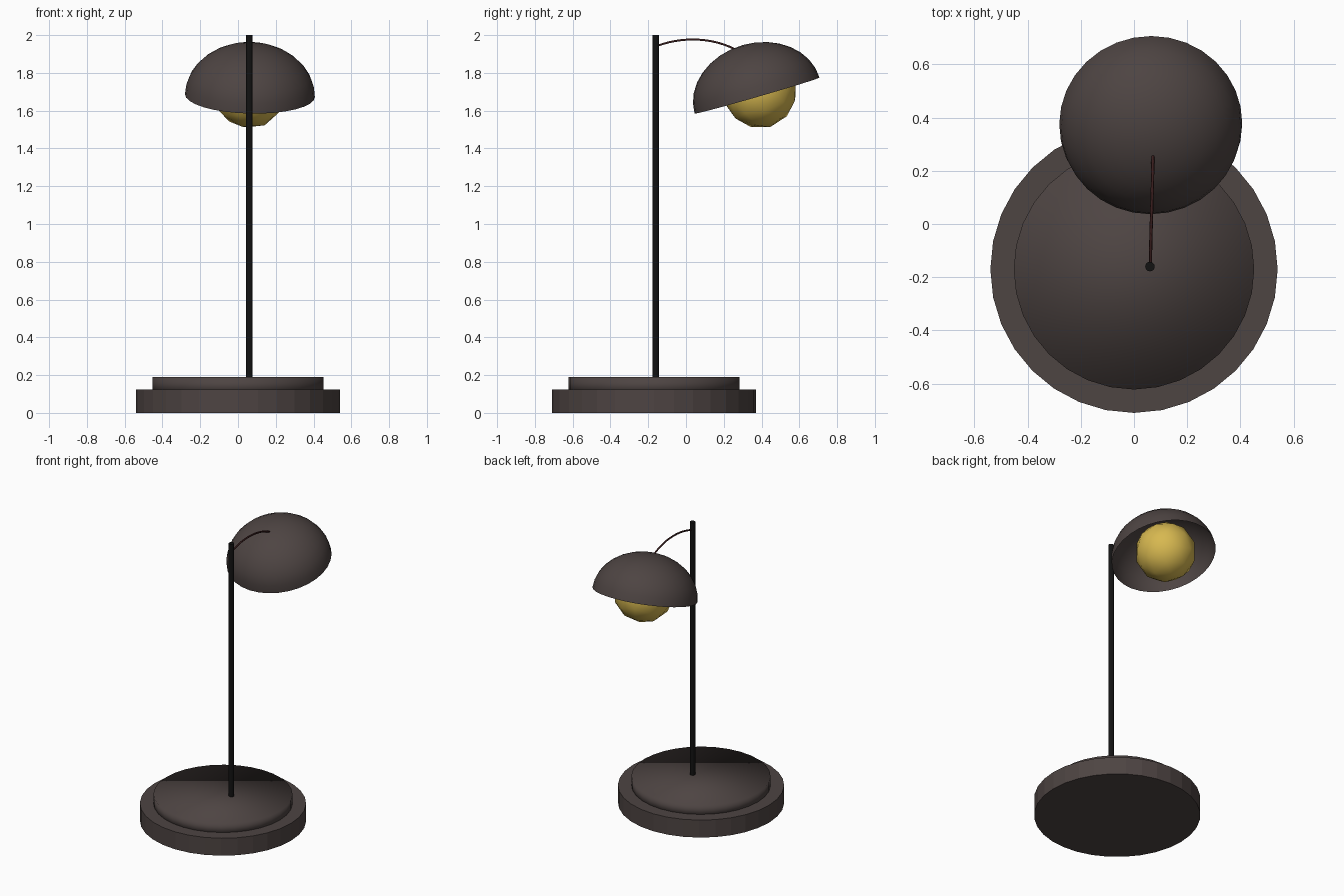
import bpy, bmesh, math
from mathutils import Matrix

if "Cube" in bpy.data.objects:
    bpy.data.objects.remove(bpy.data.objects["Cube"])


def material(name, rgb):
    m = bpy.data.materials.new(name)
    m.diffuse_color = (*rgb, 1)
    m.use_nodes = True
    m.node_tree.nodes["Principled BSDF"].inputs["Base Color"].default_value = m.diffuse_color
    return m


BROWN = material("dark_brown", (0.075, 0.058, 0.055))
BLACK = material("black", (0.006, 0.006, 0.006))
GOLD = material("warm_gold", (0.68, 0.48, 0.08))
RED = material("dark_red", (0.04, 0.012, 0.012))


def finish(name, bm, mat, smooth):
    me = bpy.data.meshes.new(name)
    for f in bm.faces:
        f.smooth = smooth
    bm.to_mesh(me)
    bm.free()
    me.materials.append(mat)
    ob = bpy.data.objects.new(name, me)
    bpy.context.collection.objects.link(ob)
    return ob


def cylinder(name, x, y, z0, z1, r, sides, mat, smooth=False):
    bm = bmesh.new()
    bmesh.ops.create_cone(bm, cap_ends=True, segments=sides, radius1=r, radius2=r,
                          depth=z1 - z0, matrix=Matrix.Translation((x, y, (z0 + z1) / 2)))
    return finish(name, bm, mat, smooth)


# Two-step round foot and upright pole
cylinder("base", 0, -0.17, 0, 0.125, 0.54, 32, BROWN)
cylinder("base_step", 0, -0.17, 0.10, 0.19, 0.452, 32, BROWN, smooth=True)
cylinder("pole", 0.06, -0.16, 0.15, 2.0, 0.018, 12, BLACK)

# Open, slightly flattened dome shade, tilted up away from the pole
tilt = Matrix.Rotation(math.radians(1.3), 4, 'Y') @ Matrix.Rotation(math.radians(16.1), 4, 'X')
bm = bmesh.new()
bmesh.ops.create_uvsphere(bm, u_segments=32, v_segments=16, radius=1)
bmesh.ops.delete(bm, geom=[v for v in bm.verts if v.co.z < -0.01], context='VERTS')
bmesh.ops.transform(bm, verts=bm.verts, matrix=Matrix.Translation((0.063, 0.376, 1.68)) @ tilt
                    @ Matrix.Diagonal((0.344, 0.344, 0.278, 1)))
finish("shade", bm, BROWN, True)

# Globe bulb
bm = bmesh.new()
bmesh.ops.create_icosphere(bm, subdivisions=2, radius=0.2,
                           matrix=Matrix.Translation((0.06, 0.39, 1.705)) @ tilt)
finish("bulb", bm, GOLD, True)

# Thin bowed wire arm from pole to shade
cu = bpy.data.curves.new("arm", 'CURVE')
cu.dimensions = '3D'
cu.bevel_depth = 0.006
cu.bevel_resolution = 1
cu.use_fill_caps = True
cu.resolution_u = 12
sp = cu.splines.new('BEZIER')
sp.bezier_points.add(1)
path = [((0.062, -0.16, 1.94), (0, 0.13, 0.052)), ((0.071, 0.265, 1.922), (0, 0.13, -0.07))]
for p, (co, d) in zip(sp.bezier_points, path):
    p.co = co
    p.handle_left = [a - b for a, b in zip(co, d)]
    p.handle_right = [a + b for a, b in zip(co, d)]
cu.materials.append(RED)
arm = bpy.data.objects.new("arm", cu)
bpy.context.collection.objects.link(arm)
